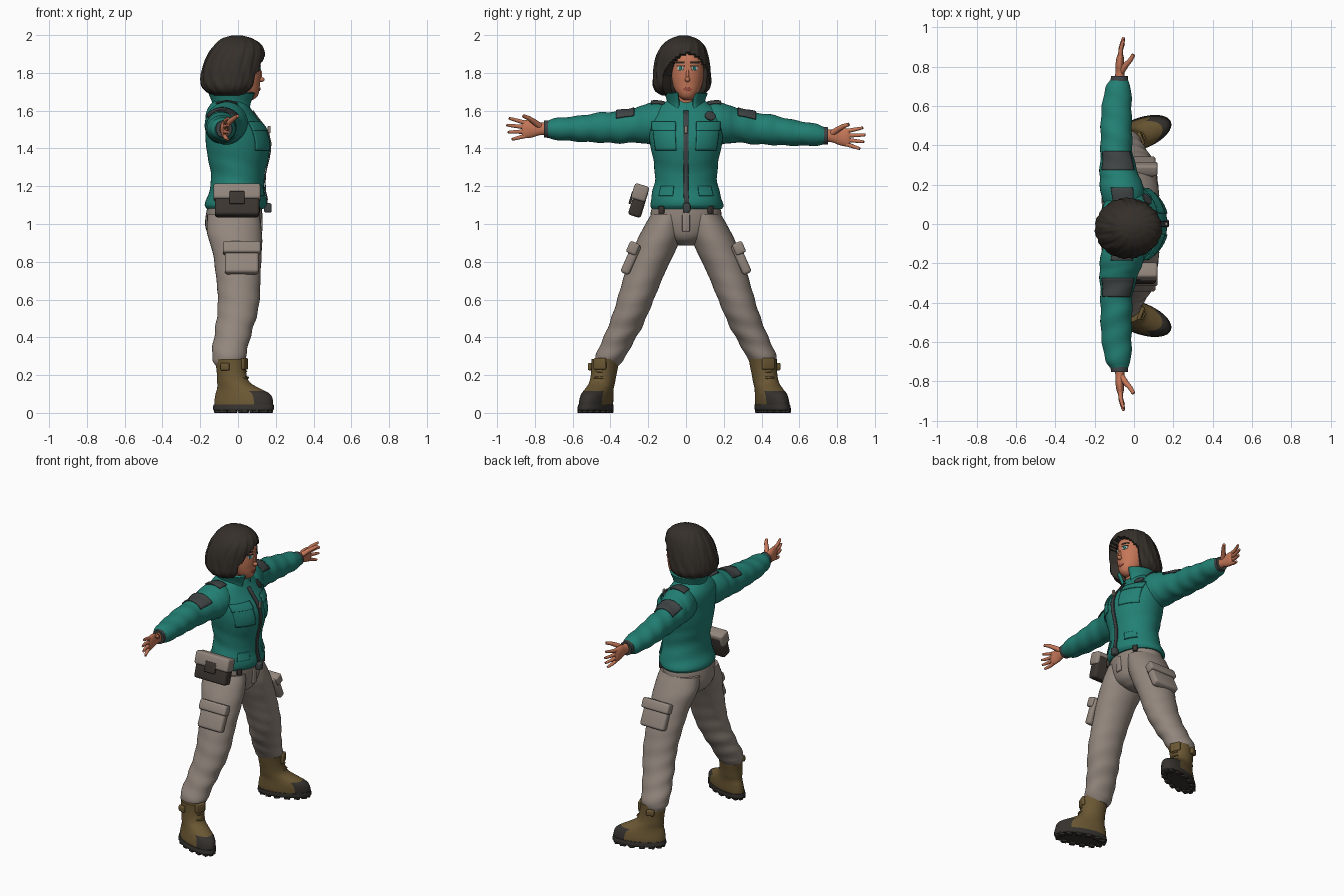
import bpy, bmesh, math
from mathutils import Vector, Matrix
from math import sin, cos, pi, radians as rad

if "Cube" in bpy.data.objects:
    bpy.data.objects.remove(bpy.data.objects["Cube"])

def mat(name, *c):
    m = bpy.data.materials.new(name)
    m.diffuse_color = (*c, 1)
    m.use_nodes = True
    m.node_tree.nodes["Principled BSDF"].inputs["Base Color"].default_value = m.diffuse_color
    return m

TEAL = mat("jacket teal", .016, .215, .175)
GREY = mat("charcoal", .05, .058, .058)
SKIN = mat("skin", .56, .185, .098)
HAIR = mat("hair brown", .036, .029, .023)
PANTS = mat("trouser taupe", .29, .24, .205)
BOOT = mat("boot brown", .145, .095, .033)
SOLE = mat("sole dark", .036, .032, .027)
BAG = mat("pouch brown", .045, .036, .03)
WHITE = mat("eye white", .6, .56, .52)
LIP = mat("lip red", .38, .085, .06)

def finish(name, bm, mats):
    bmesh.ops.recalc_face_normals(bm, faces=bm.faces[:])
    me = bpy.data.meshes.new(name)
    bm.to_mesh(me)
    bm.free()
    for m in mats:
        me.materials.append(m)
    ob = bpy.data.objects.new(name, me)
    bpy.context.collection.objects.link(ob)
    bpy.ops.object.select_all(action='DESELECT')
    ob.select_set(True)
    bpy.context.view_layer.objects.active = ob
    bpy.ops.object.shade_smooth_by_angle(angle=rad(40))
    return ob

def surface(rows, axis='z', fold=None, post=None):
    """Smooth tube through rows (key, centre a, centre b, radius a, radius b)."""
    rows = sorted(rows)
    def slope(i, j):
        lo, hi = max(i - 1, 0), min(i + 1, len(rows) - 1)
        return (rows[hi][j] - rows[lo][j]) / (rows[hi][0] - rows[lo][0])
    def f(k, a, off=0):
        i = max(n for n in range(len(rows) - 1) if rows[n][0] <= k or n == 0)
        p, q = rows[i], rows[i + 1]
        h = q[0] - p[0]
        t = min(max((k - p[0]) / h, 0), 1)
        c = [p[j]*(2*t**3 - 3*t*t + 1) + q[j]*(3*t*t - 2*t**3)
             + h*(slope(i, j)*(t**3 - 2*t*t + t) + slope(i + 1, j)*(t**3 - t*t)) for j in range(1, 5)]
        w = fold(k, a) if fold else 1
        u = c[0] + (c[2]*w + off)*cos(a)
        v = c[1] + (c[3]*w + off)*sin(a)
        p = Vector((u, v, k)) if axis == 'z' else Vector((u, k, v))
        return post(p) if post else p
    f.keys = [r[0] for r in rows]
    return f

def tube(name, f, mats, n=36, sub=4, rule=None):
    ks = [a + (b - a)*j/sub for a, b in zip(f.keys, f.keys[1:]) for j in range(sub)] + [f.keys[-1]]
    bm = bmesh.new()
    rings = [[bm.verts.new(f(k, 2*pi*i/n)) for i in range(n)] for k in ks]
    for A, B, k in zip(rings, rings[1:], ks):
        for i in range(n):
            fc = bm.faces.new((A[i], A[(i+1) % n], B[(i+1) % n], B[i]))
            if rule:
                fc.material_index = rule(k, 2*pi*(i + .5)/n)
    bm.faces.new(rings[0])
    bm.faces.new(rings[-1])
    return finish(name, bm, mats)

def plate(name, f, k0, k1, a0, a1, m, off=.004, thick=.007, oval=False, n=12):
    """Thin panel that hugs a tube surface; angles in degrees."""
    bm = bmesh.new()
    g = []
    for i in range(n + 1):
        u = (2*i/n - 1)*(.98 if oval else 1)
        s = math.sqrt(1 - u*u) if oval else 1
        g.append([bm.verts.new(f((k0+k1)/2 + (k1-k0)/2*s*(2*j/n - 1),
                  rad((a0+a1)/2 + (a1-a0)/2*u), off)) for j in range(n + 1)])
    for i in range(n):
        for j in range(n):
            bm.faces.new((g[i][j], g[i+1][j], g[i+1][j+1], g[i][j+1]))
    ob = finish(name, bm, [m])
    md = ob.modifiers.new("thickness", 'SOLIDIFY')
    md.thickness, md.offset = thick, 0
    return ob

def box(name, loc, size, m, rot=(0, 0, 0), bevel=.01):
    bm = bmesh.new()
    bmesh.ops.create_cube(bm, size=1)
    bmesh.ops.scale(bm, vec=size, verts=bm.verts[:])
    bmesh.ops.bevel(bm, geom=bm.edges[:], offset=bevel, segments=3, profile=.5, affect='EDGES')
    R = Matrix.LocRotScale(Vector(loc), Matrix.Identity(3), None)
    for ang, ax in zip(rot, 'XYZ'):
        R = R @ Matrix.Rotation(rad(ang), 4, ax)
    bmesh.ops.transform(bm, matrix=R, verts=bm.verts[:])
    return finish(name, bm, [m])

def ball(name, loc, size, m):
    bm = bmesh.new()
    bmesh.ops.create_uvsphere(bm, u_segments=16, v_segments=10, radius=1)
    bmesh.ops.transform(bm, matrix=Matrix.LocRotScale(Vector(loc), None, Vector(size)), verts=bm.verts[:])
    return finish(name, bm, [m])

def finger(name, pts, r, m=SKIN):
    cu = bpy.data.curves.new(name, 'CURVE')
    cu.dimensions, cu.bevel_depth, cu.bevel_resolution, cu.use_fill_caps = '3D', r, 3, True
    sp = cu.splines.new('POLY')
    sp.points.add(len(pts) - 1)
    for i, (p, q) in enumerate(zip(sp.points, pts)):
        p.co = (*q, 1)
        p.radius = 1 - .45*i/(len(pts) - 1)
    cu.materials.append(m)
    ob = bpy.data.objects.new(name, cu)
    bpy.context.collection.objects.link(ob)

# Jacket body, zip, pockets and collar
body = surface([(1.08, -.015, .005, .152, .184), (1.10, -.012, .005, .164, .194), (1.16, -.006, 0, .15, .18),
                (1.24, -.002, 0, .14, .164), (1.33, 0, 0, .155, .172), (1.42, 0, 0, .17, .19),
                (1.50, -.012, 0, .16, .2), (1.56, -.035, 0, .138, .2), (1.60, -.045, 0, .12, .18),
                (1.635, -.045, 0, .1, .13), (1.66, -.04, 0, .08, .085)],
               fold=lambda k, a: 1 + .012*sin(k*60 + 3*cos(a))*(k < 1.36))
tube("jacket_body", body, [TEAL], n=48)
plate("jacket_zip", body, 1.09, 1.6, -4, 4, GREY)
box("zip_pull", (.165, 0, 1.5), (.015, .02, .04), PANTS, bevel=.004)
box("belt_buckle", (.158, .003, 1.085), (.04, .04, .05), GREY)
for s in (-1, 1):
    plate("chest_pocket", body, 1.39, 1.53, s*16, s*58, TEAL, .004)
    plate("chest_pocket_flap", body, 1.495, 1.54, s*15, s*59, TEAL, .009)
    plate("side_pocket", body, 1.15, 1.2, s*22, s*50, TEAL, .003)
plate("chest_badge", body, 1.55, 1.595, 30, 50, GREY, .005, oval=True)
collar = surface([(1.595, -.035, 0, .1, .1), (1.64, -.03, 0, .1, .092), (1.695, -.028, 0, .122, .108)])
plate("collar", collar, 1.6, 1.695, 24, 336, TEAL, 0, .014, n=32)

# Neck, undershirt and head
tube("neck", surface([(1.56, -.01, 0, .06, .058), (1.63, -.005, 0, .055, .052), (1.72, .005, .003, .055, .052)]), [SKIN])
tube("undershirt", surface([(1.55, -.005, 0, .075, .068), (1.625, -.005, 0, .062, .058)]), [GREY])
head = surface([(1.657, .058, .008, .02, .02), (1.672, .05, .008, .05, .042), (1.70, .04, .008, .072, .062),
                (1.74, .03, .008, .086, .078), (1.78, .025, .008, .095, .085), (1.83, .02, .008, .1, .088),
                (1.88, .015, .008, .1, .088), (1.94, 0, 0, .08, .07)])
tube("head", head, [SKIN])
ball("nose", (.12, .008, 1.765), (.02, .014, .014), SKIN)
ball("nose_bridge", (.115, .008, 1.79), (.013, .009, .03), SKIN)
plate("lips", head, 1.705, 1.722, -19, 19, LIP, .002, .004, True)
for s in (-1, 1):
    plate("eye", head, 1.812, 1.836, s*12, s*37, WHITE, .001, .003, True)
    plate("iris", head, 1.813, 1.835, s*19, s*30, TEAL, .003, .003, True)
    plate("upper_lash", head, 1.833, 1.839, s*11, s*39, HAIR, .002, .004)
    plate("eyebrow", head, 1.85, 1.859, s*10, s*42, HAIR, .002, .004)

# Bobbed hair with an opening for the face and soft locks
def locks(k, a):
    d = (a - rad(9) + pi) % (2*pi) - pi
    width = rad(50)*math.sqrt(min(max((1.9 + .02*sin(d) - k)/.1, 0), 1))
    r = 1 + .015*sin(15*a + 5*sin(k*11)) + .008*sin(31*a - k*20)
    return r*.6 if abs(d) < width else r
hair = surface([(1.68, -.045, -.025, .085, .1), (1.70, -.043, -.023, .125, .135), (1.73, -.038, -.022, .155, .152),
                (1.77, -.033, -.022, .165, .153), (1.83, -.024, -.022, .162, .149), (1.90, -.008, -.02, .15, .134),
                (1.95, 0, -.015, .122, .108), (1.983, -.005, -.012, .078, .066), (1.997, -.005, -.012, .03, .025)],
               fold=locks)
tube("hair", hair, [HAIR], n=120, sub=5)

# Sleeves, cuffs, patches and hands
for s in (-1, 1):
    def place(p, s=s):
        return Vector((p.x, p.y*s, p.z - s*.02*max(0, (p.y - .3)/.5)))
    arm = surface([(.06, -.05, 1.53, .09, .1), (.17, -.06, 1.533, .112, .113), (.25, -.075, 1.525, .1, .094),
                   (.35, -.088, 1.51, .083, .085), (.45, -.09, 1.505, .08, .08), (.55, -.09, 1.495, .078, .07),
                   (.64, -.085, 1.49, .072, .062), (.70, -.08, 1.487, .062, .056), (.73, -.076, 1.485, .046, .047)],
                  'y', lambda k, a: 1 + .03*sin(k*58 + 2*cos(a))*(k > .22), place)
    tube("sleeve", arm, [TEAL], sub=6)
    plate("sleeve_patch", arm, .275, .37, 35, 145, GREY)
    plate("shoulder_tab", arm, .115, .185, 62, 118, GREY, .006)
    tube("cuff", surface([(.715, -.075, 1.485, .046, .047), (.752, -.074, 1.485, .043, .045)], 'y', None, place), [GREY])
    tube("palm", surface([(.74, -.073, 1.485, .026, .033), (.775, -.072, 1.485, .022, .034),
                          (.81, -.073, 1.484, .021, .045), (.85, -.07, 1.48, .018, .048),
                          (.868, -.068, 1.478, .011, .042)], 'y', None, place), [SKIN])
    for i in range(4):
        e = i - 1.5
        L = (.065, .085, .092, .08)[i]
        z0 = 1.479 + e*.023
        finger("finger", [place(Vector((x, .85 + t*L, z0 + e*.013*t)))
                          for t, x in ((0, -.07), (.5, -.067), (.9, -.058), (1.08, -.052))], .0125)
    finger("thumb", [place(Vector(p)) for p in ((-.065, .775, 1.5), (-.04, .81, 1.525),
                                                (-.018, .835, 1.54), (-.002, .862, 1.55))], .017)

# Trousers: hips, legs, fly and cargo pockets
tube("trouser_hips", surface([(1.12, -.015, 0, .14, .17), (1.05, -.022, 0, .148, .188), (.98, -.027, 0, .145, .17),
                              (.92, -.02, 0, .115, .11), (.885, -.01, 0, .05, .04)]), [PANTS])
box("fly", (.122, 0, 1.01), (.016, .04, .1), PANTS, (0, 0, 0), .006)
for s in (-1, 1):
    flip = lambda p, s=s: Vector((p.x, p.y*s, p.z))
    leg = surface([(1.05, -.025, .095, .138, .09), (.95, -.018, .13, .145, .112), (.85, -.004, .172, .13, .112),
                   (.75, 0, .214, .12, .106), (.65, .004, .25, .113, .1), (.55, 0, .285, .108, .094),
                   (.45, -.02, .325, .1, .09), (.38, -.035, .36, .095, .085), (.32, -.046, .39, .092, .082),
                   (.28, -.05, .405, .085, .075), (.25, -.05, .415, .066, .058)], 'z',
                  lambda k, a: 1 + .028*sin(k*62 + 2.2*sin(a + 1))*min(1, max(.2, (.8 - k)*3)), flip)
    tube("trouser_leg", leg, [PANTS], sub=5)
    box("cargo_pocket", (.02, s*.292, .815), (.18, .05, .17), PANTS, (s*24, 0, 0), .016)
    box("cargo_flap", (.02, s*.281, .872), (.2, .056, .065), PANTS, (s*24, 0, 0), .012)
    box("belt_loop", (.1, s*.13, 1.075), (.02, .03, .04), BAG, (0, 0, s*40), .005)

    # Boots, toes turned outward
    c, n = cos(rad(21)), sin(rad(21))
    def foot(p, s=s):
        y = p.y - .1*p.z
        return Vector((-.04 + p.x*c - y*n, s*(.445 + p.x*n + y*c) - .01, p.z))
    toe = lambda k, a: int(k < .115 and cos(a) > .55)
    tube("boot", surface([(.02, .073, 0, .162, .072), (.06, .073, 0, .164, .074), (.10, .066, 0, .152, .07),
                          (.13, .04, 0, .118, .066), (.16, .012, 0, .09, .065), (.20, 0, 0, .08, .066),
                          (.25, -.006, 0, .081, .07), (.285, -.006, 0, .083, .073)], 'z', None, foot),
         [BOOT, SOLE], rule=toe)
    tube("boot_sole", surface([(.012, .073, 0, .164, .074), (.02, .073, 0, .17, .079), (.045, .073, 0, .168, .077)],
                              'z', None, foot), [SOLE])
    for i in range(14):
        a = 2*pi*i/14
        box("sole_lug", foot(Vector((.073 + .145*cos(a), .062*sin(a), .0125))), (.036, .026, .025), SOLE,
            (0, 0, s*21), .004)
    for i in range(4):
        z = .15 + i*.033
        x = .1 - .012*i
        finger("lace", [foot(Vector((x - .035, -.045, z))), foot(Vector((x, -.012, z + .004))),
                        foot(Vector((x, .012, z + .004))), foot(Vector((x - .035, .045, z)))], .007, BOOT)
    box("boot_tongue", foot(Vector((.07, 0, .26))), (.02, .07, .06), BOOT, (0, 0, s*21), .008)
    box("boot_pull", foot(Vector((-.01, .08, .245))), (.05, .022, .04), BOOT, (0, 0, s*21), .008)

# Hip pouch with a pale flap and dark clasp
tilt = (-17, 0, 0)
box("pouch", (-.005, -.252, 1.115), (.235, .07, .155), BAG, tilt, .015)
box("pouch_flap", (-.005, -.243, 1.166), (.25, .08, .085), PANTS, tilt, .014)
box("pouch_clasp", (-.005, -.289, 1.14), (.08, .012, .07), BAG, tilt, .005)
